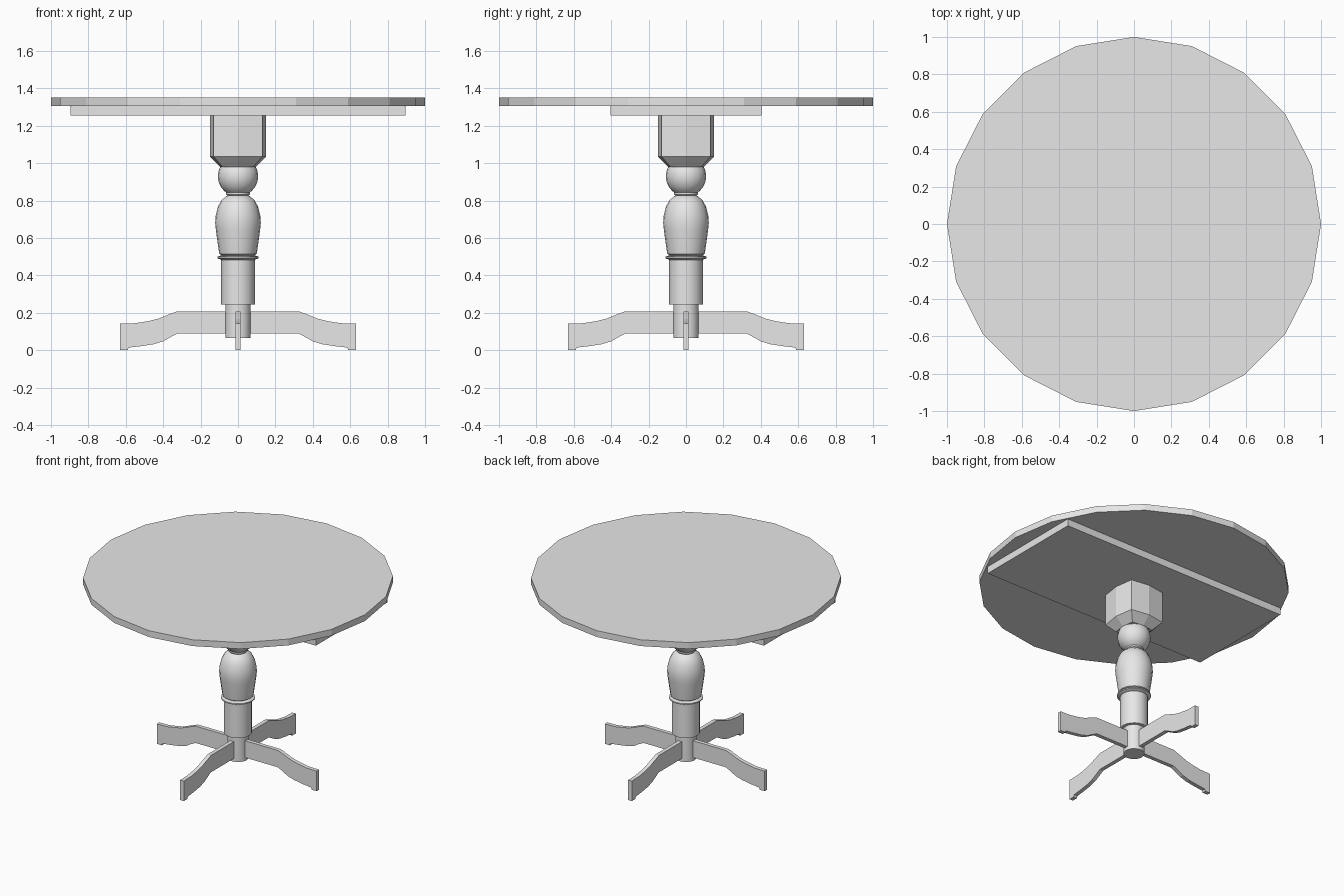
import bpy, bmesh, math
from mathutils import Matrix

cube = bpy.data.objects.get("Cube")
if cube:
    bpy.data.objects.remove(cube, do_unlink=True)

grey = bpy.data.materials.new("plain_grey")
grey.use_nodes = True
grey.diffuse_color = (0.8, 0.8, 0.8, 1)
grey.node_tree.nodes["Principled BSDF"].inputs["Base Color"].default_value = (0.8, 0.8, 0.8, 1)


def finish(name, bm, smooth=False):
    bmesh.ops.recalc_face_normals(bm, faces=bm.faces)
    mesh = bpy.data.meshes.new(name)
    bm.to_mesh(mesh)
    bm.free()
    mesh.materials.append(grey)
    obj = bpy.data.objects.new(name, mesh)
    bpy.context.collection.objects.link(obj)
    if smooth:
        bpy.ops.object.select_all(action='DESELECT')
        obj.select_set(True)
        bpy.context.view_layer.objects.active = obj
        bpy.ops.object.shade_smooth_by_angle(angle=math.radians(32))
    return obj


def loft(name, outlines, smooth=False):
    """Bridge equal-sized closed outlines, from bottom to top, and cap the ends."""
    bm = bmesh.new()
    rings = [[bm.verts.new(p) for p in outline] for outline in outlines]
    for low, high in zip(rings, rings[1:]):
        for i in range(len(low)):
            j = (i + 1) % len(low)
            bm.faces.new((low[i], low[j], high[j], high[i]))
    bm.faces.new(rings[0])
    bm.faces.new(rings[-1])
    return finish(name, bm, smooth)


def circle(radius, z, sides):
    step = math.tau / sides
    return [(radius * math.cos(i * step), radius * math.sin(i * step), z) for i in range(sides)]


def turned(name, profile, sides=20, smooth=True):
    return loft(name, [circle(r, z, sides) for r, z in profile], smooth)


def bowed_square(reach, z):
    """Square outline whose sides bulge slightly at their middles."""
    c = reach * 0.87
    return [(reach, 0, z), (c, c, z), (0, reach, z), (-c, c, z),
            (-reach, 0, z), (-c, -c, z), (0, -reach, z), (c, -c, z)]


# Round top and the support board beneath it
turned("table_top", [(1, 1.305), (1, 1.35)], smooth=False)
bm = bmesh.new()
bmesh.ops.create_cube(bm, size=1, matrix=Matrix.Translation((0, 0, 1.28))
                      @ Matrix.Diagonal((1.79, 0.805, 0.05, 1)))
finish("support_board", bm)

# Block under the board, tapering to the ball
loft("column_block", [bowed_square(0.095, 0.98), bowed_square(0.15, 1.035),
                      bowed_square(0.15, 1.255)])

# Turned column
ball = [(0.108 * math.cos(a), 0.93 + 0.108 * math.sin(a))
        for a in (math.radians(d) for d in range(-60, 61, 15))]
turned("column_ball", ball)
turned("ball_collar", [(0.05, 0.82), (0.063, 0.832), (0.063, 0.842), (0.05, 0.85)])
turned("column_vase", [(0.075, 0.5), (0.1, 0.515), (0.104, 0.54), (0.118, 0.64), (0.122, 0.68),
                       (0.119, 0.72), (0.108, 0.765), (0.09, 0.8), (0.065, 0.822), (0.05, 0.828)])
turned("column_ring", [(0.085, 0.48), (0.11, 0.492), (0.11, 0.5), (0.085, 0.508)])
turned("column_shaft", [(0.09, 0.245), (0.09, 0.485)])
turned("column_foot", [(0.068, 0.065), (0.068, 0.25)])

# Four flat curved legs, ending in small pads
leg_side = [(0, 0.088), (0.325, 0.088), (0.36, 0.07), (0.4, 0.047), (0.45, 0.032), (0.52, 0.021),
            (0.585, 0.014), (0.59, 0), (0.63, 0), (0.63, 0.142), (0.55, 0.144), (0.48, 0.155),
            (0.43, 0.167), (0.385, 0.185), (0.325, 0.208), (0, 0.208)]
for i, name in enumerate(("left_leg", "back_leg", "right_leg", "front_leg")):
    leg = loft(name, [[(x, y, z) for x, z in leg_side] for y in (-0.014, 0.014)])
    leg.data.transform(Matrix.Rotation(i * math.pi / 2, 4, 'Z'))
